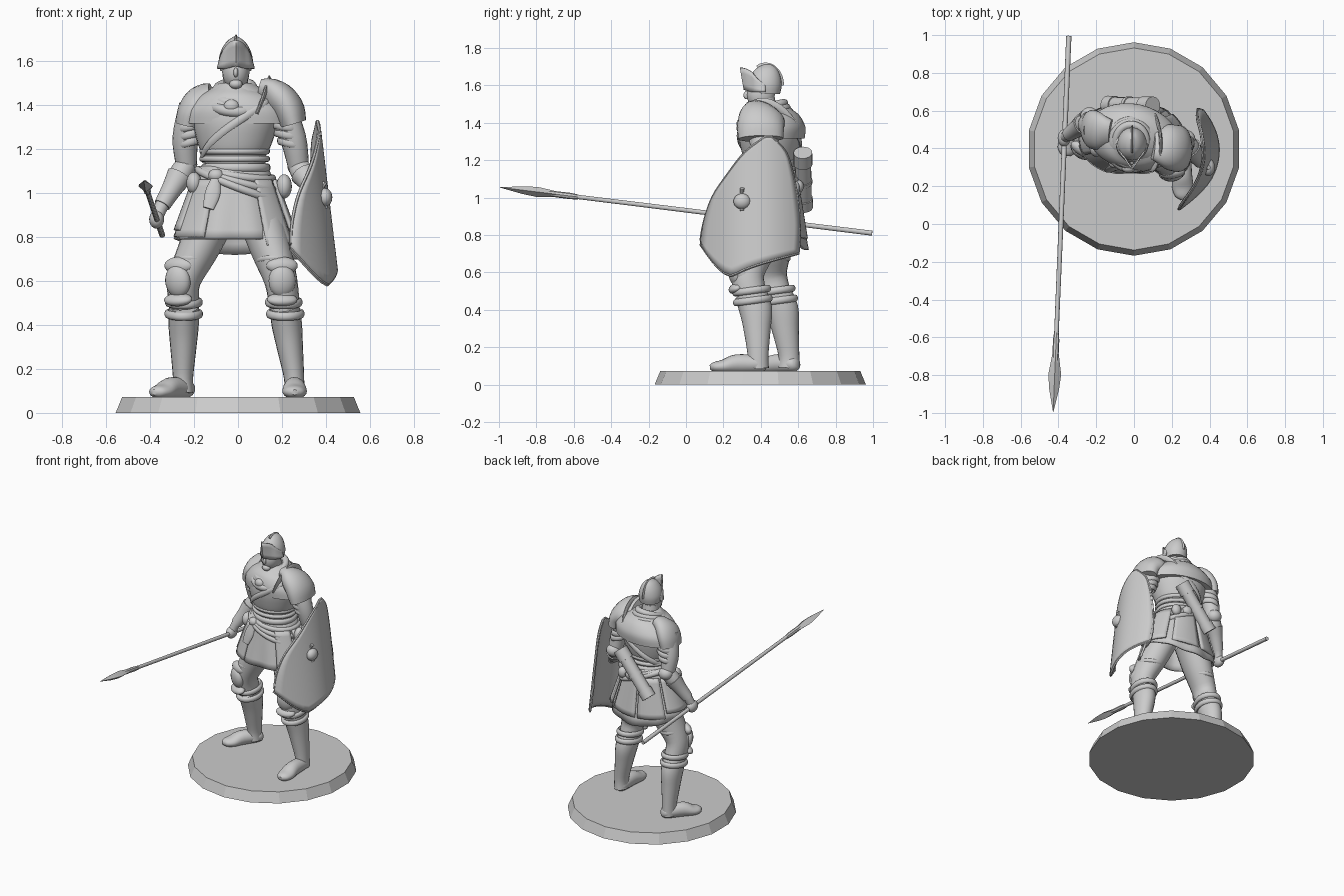
import bpy, bmesh
from math import sin, cos, pi, radians, sqrt
from mathutils import Vector, Matrix

if "Cube" in bpy.data.objects:
    bpy.data.objects.remove(bpy.data.objects["Cube"])

stone = bpy.data.materials.new("plain grey")
stone.use_nodes = True
stone.diffuse_color = (0.6, 0.6, 0.6, 1)
stone.node_tree.nodes["Principled BSDF"].inputs["Base Color"].default_value = (0.6, 0.6, 0.6, 1)


def finish(name, bm, thick=0, angle=40):
    bmesh.ops.recalc_face_normals(bm, faces=bm.faces)
    me = bpy.data.meshes.new(name)
    bm.to_mesh(me)
    bm.free()
    ob = bpy.data.objects.new(name, me)
    bpy.context.collection.objects.link(ob)
    me.materials.append(stone)
    if thick:
        mod = ob.modifiers.new("thickness", "SOLIDIFY")
        mod.thickness, mod.offset = thick, 0
    bpy.ops.object.select_all(action="DESELECT")
    ob.select_set(True)
    bpy.context.view_layer.objects.active = ob
    bpy.ops.object.shade_smooth_by_angle(angle=radians(angle))
    return ob


def spline(rows, steps):
    """Smooth a list of rows with a Catmull-Rom curve."""
    rows = [Vector(r) for r in rows]
    out = []
    for i in range(len(rows) - 1):
        a, b, c, d = (rows[max(0, min(len(rows) - 1, i + k))] for k in (-1, 0, 1, 2))
        for s in range(steps):
            t = s / steps
            out.append(0.5 * (2 * b + (c - a) * t + (2 * a - 5 * b + 4 * c - d) * t * t
                              + (3 * b - a - 3 * c + d) * t ** 3))
    return out + [rows[-1]]


def grid(bm, rows, wrap=True):
    """Join rows of points into a sheet of quads."""
    vs = [[bm.verts.new(p) for p in r] for r in rows]
    n = len(vs[0])
    for r0, r1 in zip(vs, vs[1:]):
        for j in range(n if wrap else n - 1):
            k = (j + 1) % n
            bm.faces.new((r0[j], r0[k], r1[k], r1[j]))
    return vs


def tube(name, rows, sides=20, steps=4, level=False, yaw=0, loop=False):
    """Loft ellipses (x, y, z, rx, ry) along a path."""
    rows = spline([r if len(r) == 5 else (*r, r[3]) for r in rows], steps)
    pts = [Vector(r[:3]) for r in rows]
    ref, rings = Vector((cos(yaw), sin(yaw), 0)), []
    for i, r in enumerate(rows):
        t = pts[min(i + 1, len(pts) - 1)] - pts[max(i - 1, 0)]
        if loop and i in (0, len(pts) - 1):
            t = pts[1] - pts[-2]
        t = Vector((0, 0, 1)) if level else t.normalized()
        side = Vector((0, 0, 1)) if loop else ref
        u = (side - t * side.dot(t)).normalized()
        v = t.cross(u)
        rings.append([pts[i] + u * r[3] * cos(a) + v * r[4] * sin(a)
                      for a in (2 * pi * j / sides for j in range(sides))])
    bm = bmesh.new()
    vs = grid(bm, rings)
    if loop:
        bmesh.ops.remove_doubles(bm, verts=bm.verts, dist=0.0001)
    else:
        bm.faces.new(vs[0])
        bm.faces.new(vs[-1])
    return finish(name, bm)


def hoop(name, center, rx, ry, fat, tall, tilt_x=0, tilt_y=0, yaw=0):
    """Closed band around the body; tilts raise the +x and +y sides."""
    c, rows = Vector(center), []
    for j in range(25):
        a = 2 * pi * j / 24
        p = Matrix.Rotation(yaw, 3, "Z") @ Vector((rx * cos(a), ry * sin(a), 0))
        rows.append((*(c + p + Vector((0, 0, tilt_x * cos(a) + tilt_y * sin(a)))), tall, fat))
    return tube(name, rows, sides=10, steps=2, loop=True)


def ball(name, center, size, turn=(0, 0, 0)):
    bm = bmesh.new()
    bmesh.ops.create_uvsphere(bm, u_segments=20, v_segments=12, radius=1)
    ob = finish(name, bm)
    ob.location, ob.scale, ob.rotation_euler = center, size, turn
    return ob


# Round bevelled stand
bm = bmesh.new()
bmesh.ops.create_cone(bm, cap_ends=True, segments=18, radius1=0.565, radius2=0.535, depth=0.072,
                      matrix=Matrix.Translation((0, 0.397, 0.036)) @ Matrix.Rotation(pi / 2, 4, "Z"))
bmesh.ops.rotate(bm, verts=bm.verts, cent=(0, 0.397, 0), matrix=Matrix.Rotation(pi / 2, 3, "Z"))
finish("stand", bm, angle=10)

# Legs: trousers, knee armour, boots
legs = {
    "right": dict(hip=(-.11, .47, .9), knee=(-.245, .45, .6), ankle=(-.25, .55, .16),
                  heel=(-.235, .575, .11), toe=(-.37, .385, .095), turn=-.5),
    "left": dict(hip=(.1, .43, .9), knee=(.195, .33, .6), ankle=(.255, .385, .16),
                 heel=(.255, .4, .11), toe=(.258, .15, .095), turn=.1),
}
for side, L in legs.items():
    hip, knee, ankle, heel, toe = (Vector(L[k]) for k in ("hip", "knee", "ankle", "heel", "toe"))
    back = Vector((0, 0.03, 0))
    tube(side + "_thigh", [(*hip, .105, .12), (*hip.lerp(knee, .5), .093, .11), (*knee, .075, .09),
                           (*knee.lerp(ankle, .25), .07, .085)])
    tube(side + "_boot_shaft", [(*knee.lerp(ankle, .25), .068, .085),
                                (*(knee.lerp(ankle, .45) + back * .6), .069, .088),
                                (*(knee.lerp(ankle, .7) + back * .4), .059, .072),
                                (*ankle, .046, .056), (*(ankle - Vector((0, 0, .07))), .047, .058)])
    mid = heel.lerp(toe, .5)
    tube(side + "_foot", [(*(heel + (heel - toe) * .12), .02, .02), (*heel, .045, .042),
                          (*(mid + Vector((0, 0, .01))), .05, .05), (*heel.lerp(toe, .8), .056, .036),
                          (*toe, .042, .026), (*(toe + (toe - heel) * .09), .012, .012)], yaw=L["turn"])
    sole = heel.lerp(toe, .5)
    for k, (f, r) in enumerate(((.22, .078), (.34, .08))):
        c = knee.lerp(ankle, f) + back * .3
        hoop(f"{side}_boot_cuff_{k}", c, r - .006, r + .012, .014, .019, tilt_y=.012)
    hoop(side + "_thigh_strap", knee.lerp(hip, .3), .079, .094, .01, .014, tilt_y=-.015)
    front = Vector((sin(L["turn"]) * .06, -.065, 0))
    ball(side + "_knee_cop", knee + front, (.062, .04, .075), (.12, 0, L["turn"]))
    ball(side + "_knee_upper_lame", knee + front * .85 + Vector((0, 0, .07)), (.072, .035, .04), (-.2, 0, L["turn"]))
    ball(side + "_knee_lower_lame", knee + front * .95 - Vector((0, 0, .085)), (.07, .042, .028), (.4, 0, L["turn"]))
    ball(side + "_knee_wing", knee + Vector((.045 if side == "left" else -.045, -.02, 0)), (.03, .05, .05))

# Torso: rows of z, centre, half width and half depth
YAW = -.22
body = [(1.06, 0, .45, .145, .13), (1.15, -.015, .45, .14, .122), (1.22, -.015, .45, .168, .145),
        (1.32, -.01, .45, .196, .165), (1.4, -.005, .45, .2, .155), (1.455, -.005, .45, .145, .12),
        (1.5, -.01, .44, .075, .075)]
tube("torso", [(x, y, z, rx, ry) for z, x, y, rx, ry in body], sides=32, level=True, yaw=YAW)


def on_body(a, z, off):
    i = max(k for k in range(len(body) - 1) if body[k][0] <= z)
    f = (z - body[i][0]) / (body[i + 1][0] - body[i][0])
    _, x, y, rx, ry = Vector(body[i]).lerp(Vector(body[i + 1]), f)
    p = Matrix.Rotation(YAW, 3, "Z") @ Vector(((rx + off) * cos(a), (ry + off) * sin(a), 0))
    return p + Vector((x, y, z))


tube("chest_strap", [(*on_body(a, 1.295 + .14 * cos(a), .006), .018, .008)
                     for a in (2 * pi * j / 24 for j in range(25))], sides=8, steps=2, loop=True)
for k, z in enumerate((1.19, 1.155)):
    hoop(f"breastplate_rim_{k}", (-.015, .45, z), .15, .13, .012, .014, yaw=YAW)

# Mantle and layered scarf
tube("mantle", [(-.005, .46, 1.315, .25, .17), (-.005, .46, 1.38, .238, .175), (-.005, .455, 1.44, .175, .15),
                (-.01, .45, 1.475, .105, .11), (-.01, .44, 1.5, .07, .08)], sides=32, level=True, yaw=YAW)
for k, (y, z, r, fat, tilt) in enumerate(((.42, 1.415, .115, .026, .045), (.425, 1.445, .1, .025, .035),
                                          (.435, 1.475, .08, .022, .03))):
    hoop(f"scarf_roll_{k}", (-.015, y, z), r, r + .01, fat, fat, tilt_x=.006 * (k - 1), tilt_y=tilt)
ball("scarf_knot", (-.03, .295, 1.395), (.035, .025, .03))

# Head and peaked helmet
ball("head", (-.01, .4, 1.55), (.062, .075, .083))
ball("nose", (-.01, .325, 1.548), (.011, .018, .022))
ball("chin", (-.01, .345, 1.495), (.03, .025, .022))
tube("neck", [(-.01, .43, 1.44, .06), (-.01, .42, 1.53, .055)])
tube("helmet_dome", [(-.01, .435, 1.555, .07, .068), (-.01, .425, 1.6, .078, .087), (-.01, .425, 1.65, .066, .08),
                     (-.01, .43, 1.69, .04, .055), (-.01, .435, 1.712, .008, .02)], level=True)
rows = []
for s in range(5):
    t, row = s / 4, []
    for j in range(21):
        a = -pi + pi * j / 20
        w = max(0, -sin(a)) ** 1.6
        keel = max(0, 1 - abs(cos(a)) * 1.8)
        z0, z1 = 1.565 + .012 * keel, 1.61 + .085 * w
        row.append((-.01 + (.083 - .012 * t) * cos(a), .425 + (.088 + (.025 + .02 * t) * keel) * sin(a), z0 + (z1 - z0) * t))
    rows.append(row)
bm = bmesh.new()
grid(bm, rows, wrap=False)
finish("visor", bm, .008, 30)
tube("helmet_comb", [(-.01, .425 - .085 * cos(a), 1.6 + .108 * sin(a), .006, .014)
                     for a in (radians(60 + 15 * k) for k in range(9))], sides=8)

# Skirt and overlapping tassets
def panel(name, a0, a1, z0, z1, off=0, thick=.014, fold=0, dip=0):
    rows, n = [], max(6, int((a1 - a0) / 6))
    for s in range(9):
        row = []
        for j in range(n + 1):
            a, t = radians(a0 + (a1 - a0) * j / n), s / 8
            z = z0 + (z1 - dip * max(0, sin(a)) ** 2 - z0) * t
            d = (1.12 - z) / .34
            ripple = fold * t * sin(a * 9)
            row.append((-.015 + (.145 + .125 * d + off + ripple) * cos(a),
                        .45 + (.128 + .055 * d + off + ripple) * sin(a), z))
        rows.append(row)
    bm = bmesh.new()
    grid(bm, rows, wrap=False)
    bmesh.ops.remove_doubles(bm, verts=bm.verts, dist=0.0005)
    finish(name, bm, thick)


panel("skirt", 0, 360, 1.12, .79, fold=.007, dip=.07)
panel("right_front_tasset", 190, 240, 1.06, .8, .014)
panel("right_side_tasset", 145, 205, 1.06, .83, .02)
panel("left_front_tasset", 300, 335, 1.06, .76, .014)
panel("left_lower_tasset", 308, 350, .9, .7, .004)
panel("left_side_tasset", -20, 40, 1.06, .8, .02)
for k, a in enumerate((50, 98)):
    panel(f"back_tasset_{k}", a, a + 44, 1.06, .8, .012, dip=.02)

# Belt, sash, pouches and back roll
hoop("belt", (-.01, .45, 1.115), .145, .128, .014, .02, yaw=YAW)
for k, (z, tilt) in enumerate(((1.085, -.02), (1.06, -.045), (1.035, -.07))):
    hoop(f"sash_{k}", (.0, .45, z), .158 + .012 * k, .138 + .008 * k, .016, .018, tilt_x=tilt, tilt_y=.01)
ball("sash_knot", (-.1, .325, 1.08), (.035, .03, .03))
tube("sash_tail", [(-.1, .315, 1.07, .02, .015), (-.115, .295, 1, .035, .012), (-.135, .28, .93, .025, .008)], sides=12)
for name, p, s in (("right_hip_pouch", (-.2, .4, 1.045), (.035, .045, .05)),
                   ("left_hip_pouch", (.21, .42, 1.03), (.035, .045, .055)),
                   ("back_pouch_a", (.03, .6, 1.06), (.038, .03, .035)),
                   ("back_pouch_b", (.11, .58, 1.05), (.035, .03, .04))):
    ball(name, p, s)
top, low = Vector((.095, .625, 1.235)), Vector((-.135, .63, .955))
for name, f0, f1, r in (("back_roll", 0, 1, .043), ("roll_cap", -.02, .2, .05), ("roll_end", .85, 1.02, .049),
                        ("roll_strap", .5, .56, .048)):
    tube(name, [(*top.lerp(low, f), r) for f in (f0, f1)], steps=1)

# Arms with pauldrons, lames and gauntlets
arms = {"right": ((-.2, .5, 1.39), (-.238, .525, 1.25), (-.235, .55, 1.13), (-.345, .475, .945), (-.37, .455, .88)),
        "left": ((.19, .41, 1.39), (.25, .41, 1.25), (.275, .43, 1.12), (.355, .33, 1.0), (.395, .3, .98))}
for side, path in arms.items():
    sh, up, el, wr, ha = (Vector(p) for p in path)
    tube(side + "_upper_arm", [(*sh, .07), (*up, .06), (*el, .048)])
    tube(side + "_forearm", [(*el, .047), (*el.lerp(wr, .3), .052), (*wr, .032), (*ha, .028)])
    tube(side + "_gauntlet_cuff", [(*el.lerp(wr, .28), .06), (*el.lerp(wr, .6), .047), (*wr, .038)])
    ball(side + "_elbow_cop", el + Vector((0, .02, 0)), (.05, .048, .045))
    ball(side + "_hand", ha, (.034, .046, .042))
    for k in range(3):
        hoop(f"{side}_arm_lame_{k}", sh.lerp(el, .33 + .14 * k), .062 - .004 * k, .068 - .004 * k, .01, .019,
             tilt_x=.012 if side == "right" else -.012)
tube("left_pauldron", [(.1, .42, 1.455, .05, .09), (.17, .41, 1.435, .075, .12), (.225, .4, 1.385, .075, .125),
                       (.25, .4, 1.315, .062, .12)], sides=24)
tube("right_pauldron", [(-.12, .48, 1.44, .05, .08), (-.18, .49, 1.42, .06, .1), (-.215, .5, 1.37, .06, .105),
                        (-.23, .505, 1.31, .055, .095)], sides=24)
tube("shoulder_flange", [(.085, .29, 1.36, .008, .015), (.12, .315, 1.45, .009, .025), (.142, .4, 1.51, .009, .025),
                         (.135, .5, 1.48, .009, .02), (.11, .58, 1.4, .008, .015)], sides=10)

# Curved shield: (z, front edge y, rear edge y) from tip to hem, hem dips toward its middle
outline = spline([(1.32, .425, .455), (1.24, .32, .53), (1.12, .225, .568), (1, .145, .59), (.87, .1, .607), (.75, .08, .6)], 4)
rows = []
for z, y0, y1 in outline:
    row = []
    for j in range(17):
        t = j / 16
        y = y0 + (y1 - y0) * t
        hem = .165 * sin(pi * min(1, t / .68)) ** 1.0 if t < .34 else .165 - .12 * ((t - .34) / .66) ** .7
        zz = z - hem * max(0, (1.0 - z) / .25) ** 1.5
        row.append((.455 - 1.9 * (y - .4) ** 2 - .12 * (zz - .57), y, zz))
    rows.append(row)
edge = [r[0] for r in rows] + rows[-1][1:] + [r[-1] for r in reversed(rows[:-1])]
bm = bmesh.new()
grid(bm, rows, wrap=False)
finish("shield", bm, .018)
tube("shield_rim", [(*p, .012, .008) for p in edge + [edge[0]]], sides=6, steps=1, loop=True)
tube("shield_grip", [(.395, .3, 1.05, .012), (.375, .3, 1, .012), (.4, .3, .93, .012)], sides=8)

# Spear with faceted leaf head
butt, tip = Vector((-.345, .995, .81)), Vector((-.428, -.995, 1.055))
tube("spear_shaft", [(*butt, .014), (*butt.lerp(tip, .82), .012)], sides=10, steps=1)
tube("spear_socket", [(*butt.lerp(tip, f), r) for f, r in ((.79, .013), (.81, .017), (.87, .016))], sides=8, steps=1)
tube("spear_head", [(*butt.lerp(tip, f), rx, rz) for f, rx, rz in
                    ((.83, .012, .012), (.9, .034, .027), (.94, .026, .02), (1, .001, .001))], sides=4, steps=1)
